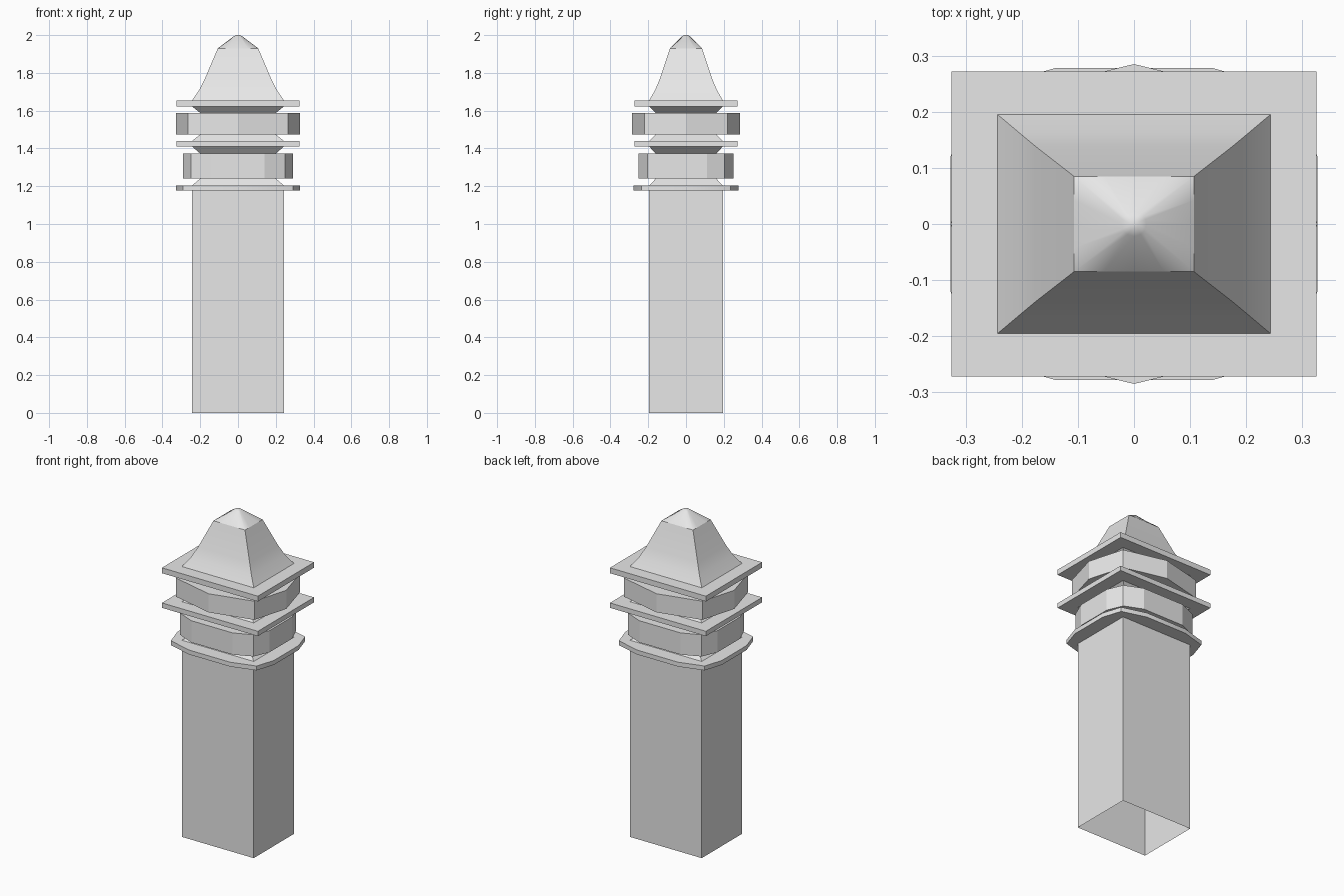
import bpy, bmesh, math

cube = bpy.data.objects.get("Cube")
if cube:
    bpy.data.objects.remove(cube, do_unlink=True)

stone = bpy.data.materials.new("pale grey stone")
stone.use_nodes = True
stone.diffuse_color = (0.8, 0.8, 0.8, 1)
stone.node_tree.nodes["Principled BSDF"].inputs["Base Color"].default_value = (0.8, 0.8, 0.8, 1)


def rect(x, y):
    return [(x, -y), (x, y), (-x, y), (-x, -y)]


def mirrored(quarter):
    """Mirror outline points of the +x +y quarter into a full loop sorted by angle."""
    pts = {(sx * x + 0.0, sy * y + 0.0) for x, y in quarter for sx in (1, -1) for sy in (1, -1)}
    return sorted(pts, key=lambda p: math.atan2(p[1], p[0]))


def loft(name, rings, bottom=True, top=True, smooth=None):
    """Skin a stack of (outline, z) rings, optionally capped."""
    bm = bmesh.new()
    loops = [[bm.verts.new((x, y, z)) for x, y in outline] for outline, z in rings]
    n = len(loops[0])
    for a, b in zip(loops, loops[1:]):
        for i in range(n):
            j = (i + 1) % n
            bm.faces.new((a[i], a[j], b[j], b[i]))
    if bottom:
        bm.faces.new(loops[0][::-1])
    if top:
        bm.faces.new(loops[-1])
    mesh = bpy.data.meshes.new(name)
    bm.to_mesh(mesh)
    bm.free()
    mesh.materials.append(stone)
    obj = bpy.data.objects.new(name, mesh)
    bpy.context.collection.objects.link(obj)
    if smooth:
        bpy.ops.object.select_all(action="DESELECT")
        obj.select_set(True)
        bpy.context.view_layer.objects.active = obj
        bpy.ops.object.shade_smooth_by_angle(angle=math.radians(smooth))
    return obj


wide, narrow = rect(0.243, 0.195), rect(0.2, 0.16)
slab = rect(0.325, 0.272)

# Hollow shaft, open underneath
loft("shaft", [(wide, 0), (wide, 1.18)], bottom=False, top=False)

# Bulging collar and the two drums
collar = mirrored([(0.327, 0.12), (0.29, 0.235), (0.14, 0.278)])
lower = mirrored([(0.29, 0.11), (0.25, 0.205), (0.14, 0.252)])
upper = mirrored([(0.327, 0), (0.265, 0.22), (0, 0.285)])
for name, outline, z0, z1 in (("collar", collar, 1.177, 1.204),
                              ("lower_drum", lower, 1.24, 1.373),
                              ("upper_drum", upper, 1.474, 1.588)):
    loft(name, [(outline, z0), (outline, z1)], smooth=20)

# Square ledges
for name, z0, z1 in (("lower_ledge", 1.41, 1.44), ("upper_ledge", 1.622, 1.655)):
    loft(name, [(slab, z0), (slab, z1)])

# Sloped necks between the bands
for name, a, z0, b, z1 in (("collar_neck", wide, 1.204, narrow, 1.24),
                           ("lower_ledge_under_neck", narrow, 1.373, wide, 1.41),
                           ("lower_ledge_over_neck", wide, 1.44, narrow, 1.474),
                           ("upper_ledge_under_neck", narrow, 1.588, wide, 1.622)):
    loft(name, [(a, z0), (b, z1)], bottom=False, top=False)

# Flared roof
loft("roof", [(wide, 1.655), (rect(0.205, 0.163), 1.71),
              (rect(0.175, 0.138), 1.77), (rect(0.107, 0.085), 1.93)],
     bottom=False, top=False, smooth=30)

# Rounded finial blending from a rectangle to a small round tip
base = mirrored([(0.107, 0), (0.107, 0.0425), (0.107, 0.085), (0.0535, 0.085), (0, 0.085)])


def tip(r):
    return [(r * math.cos(t), r * math.sin(t)) for t in (math.atan2(y, x) for x, y in base)]


loft("finial", [(base, 1.93), (tip(0.022), 1.994), (tip(0.008), 2.0)], bottom=False, smooth=60)
